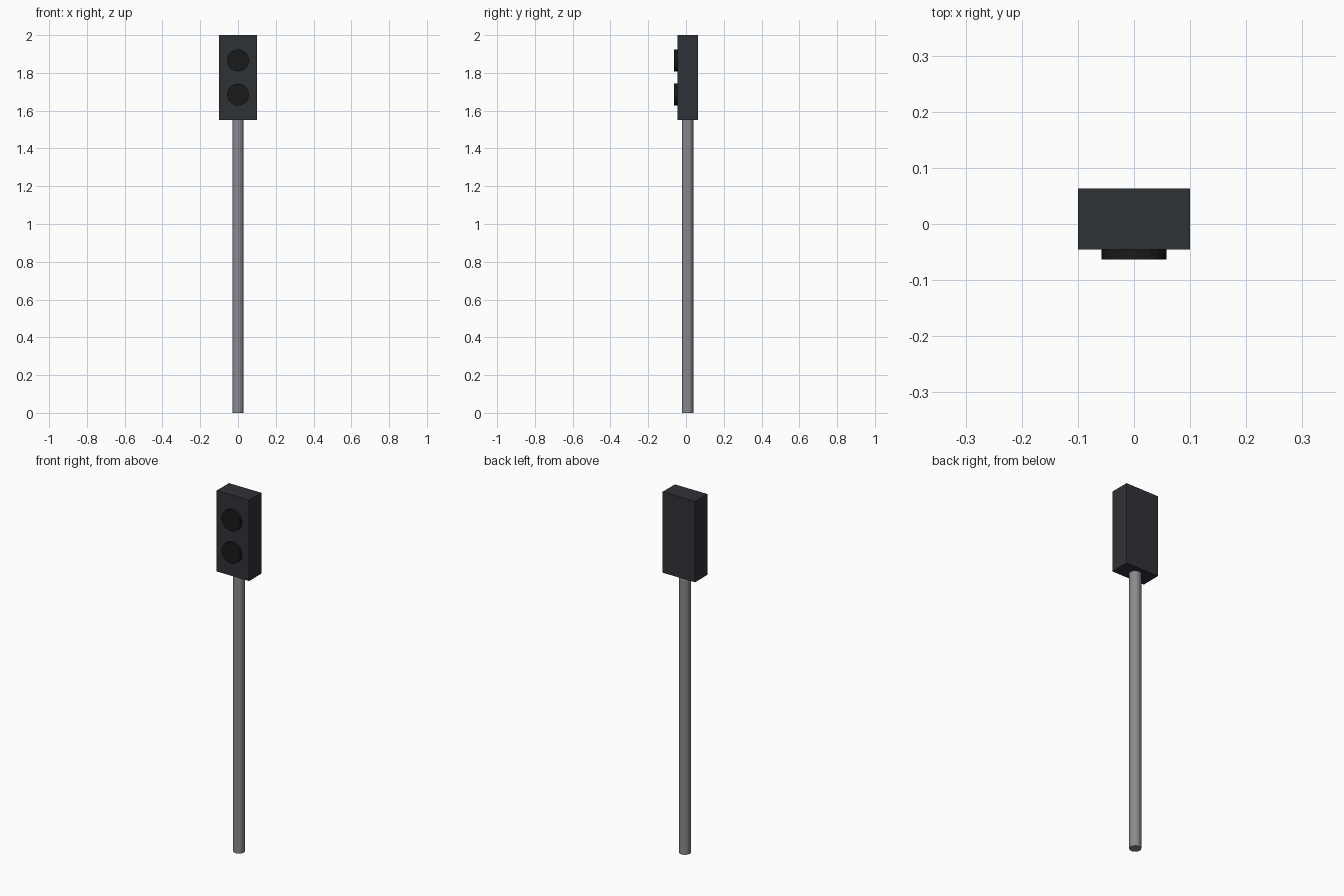
import bpy
from math import pi

if "Cube" in bpy.data.objects:
    bpy.data.objects.remove(bpy.data.objects["Cube"])

BODY_Y = 0.009   # depth centre of housing and pole


def material(name, rgb):
    m = bpy.data.materials.new(name)
    m.diffuse_color = (*rgb, 1)
    m.use_nodes = True
    m.node_tree.nodes["Principled BSDF"].inputs["Base Color"].default_value = m.diffuse_color
    return m


def finish(name, mat):
    ob = bpy.context.object
    ob.name = name
    ob.data.materials.append(mat)
    return ob


def cylinder(name, radius, depth, loc, mat, sides, rot=(0, 0, 0)):
    bpy.ops.mesh.primitive_cylinder_add(vertices=sides, radius=radius, depth=depth,
                                        location=loc, rotation=rot)
    return finish(name, mat)


metal = material("pole_grey", (0.25, 0.26, 0.28))
dark = material("housing_dark", (0.028, 0.032, 0.037))
black = material("lens_black", (0.01, 0.01, 0.011))

# Pole
cylinder("pole", 0.03, 1.55, (0, BODY_Y, 0.775), metal, 16)

# Signal housing
bpy.ops.mesh.primitive_cube_add(size=1, location=(0, BODY_Y, 1.775))
bpy.context.object.scale = (0.2, 0.108, 0.45)
bpy.ops.object.transform_apply(location=False, rotation=False, scale=True)
finish("signal_housing", dark)

# Two unlit lenses, set slightly into the housing front
for name, z in (("upper_lens", 1.866), ("lower_lens", 1.685)):
    cylinder(name, 0.058, 0.028, (0, -0.049, z), black, 24, (pi / 2, 0, 0))
